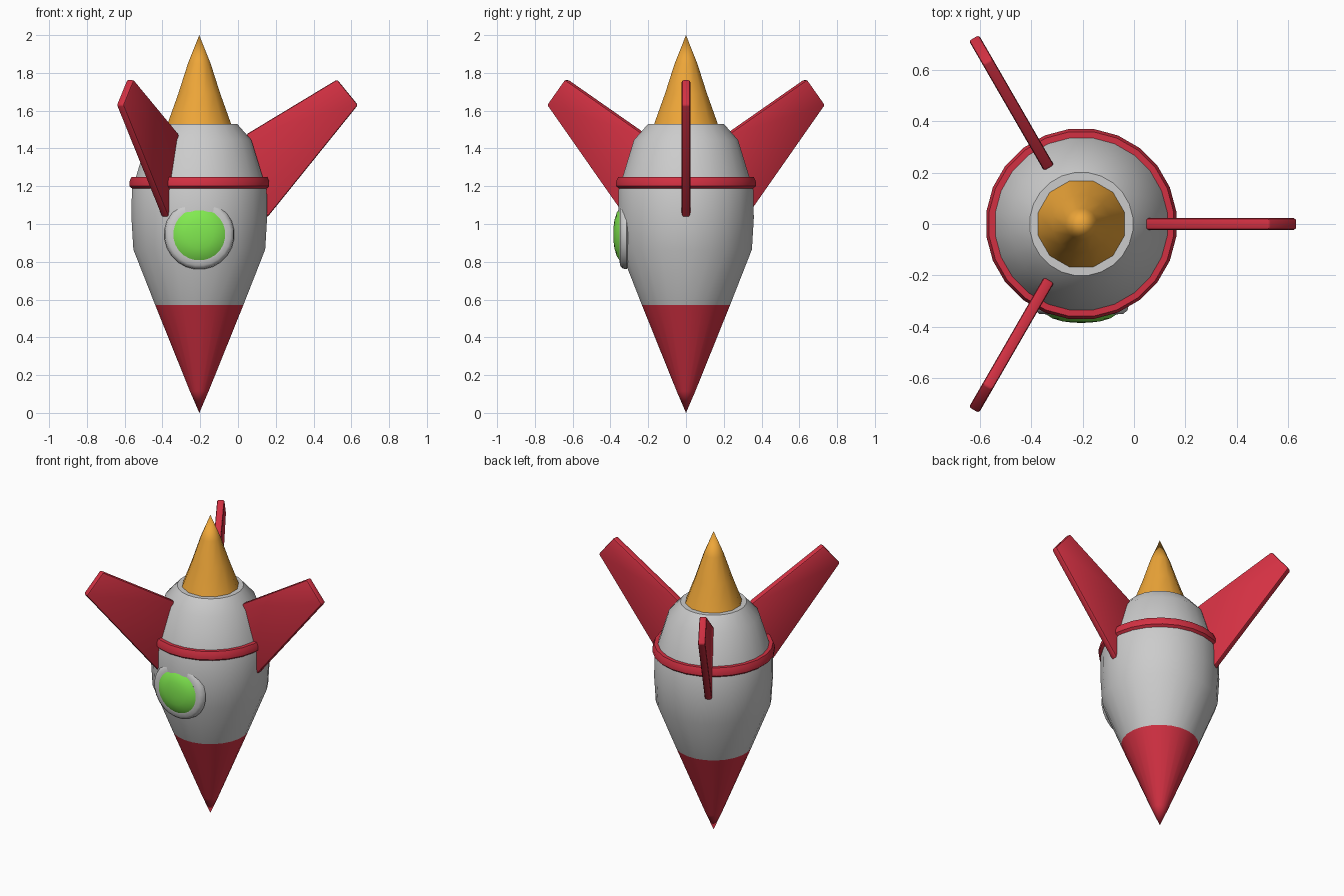
import bpy, bmesh, math
from mathutils import Matrix

if "Cube" in bpy.data.objects:
    bpy.data.objects.remove(bpy.data.objects["Cube"])

AXIS_X = -0.205  # centre line of the hull


def material(name, color):
    m = bpy.data.materials.new(name)
    m.diffuse_color = (*color, 1)
    m.use_nodes = True
    m.node_tree.nodes["Principled BSDF"].inputs["Base Color"].default_value = m.diffuse_color
    return m


RED = material("red", (0.65, 0.03, 0.055))
ORANGE = material("orange", (0.85, 0.38, 0.04))
GREEN = material("green", (0.22, 0.82, 0.08))


def finish(bm, name, mat=None, angle=40):
    bmesh.ops.recalc_face_normals(bm, faces=bm.faces)
    mesh = bpy.data.meshes.new(name)
    bm.to_mesh(mesh)
    bm.free()
    if mat:
        mesh.materials.append(mat)
    ob = bpy.data.objects.new(name, mesh)
    bpy.context.collection.objects.link(ob)
    bpy.ops.object.select_all(action='DESELECT')
    ob.select_set(True)
    bpy.context.view_layer.objects.active = ob
    bpy.ops.object.shade_smooth_by_angle(angle=math.radians(angle))
    return ob


def lathe(name, profile, sides, mat=None, closed=False, matrix=None):
    """Revolve (radius, height) points around z, offset by half a side."""
    bm = bmesh.new()
    pts = profile + profile[:1] if closed else profile
    a = math.pi / sides
    vs = [bm.verts.new((r * math.cos(a), r * math.sin(a), z)) for r, z in pts]
    es = [bm.edges.new(p) for p in zip(vs, vs[1:])]
    bmesh.ops.spin(bm, geom=vs + es, cent=(0, 0, 0), axis=(0, 0, 1),
                   angle=2 * math.pi, steps=sides, use_duplicate=False)
    bmesh.ops.remove_doubles(bm, verts=bm.verts, dist=1e-4)
    bm.transform(matrix or Matrix.Translation((AXIS_X, 0, 0)))
    return finish(bm, name, mat)


# Hull: red nose cone pointing down, grey body, orange flame on top
lathe("nose_cone", [(0, 0), (0.05, 0.115), (0.235, 0.57)], 24, RED)
lathe("body", [(0.235, 0.57), (0.352, 0.865), (0.362, 1.03), (0.36, 1.18),
               (0.338, 1.25), (0.278, 1.445), (0.202, 1.53), (0, 1.53)], 24)
lathe("flame", [(0.176, 1.525), (0.115, 1.69), (0.062, 1.85), (0, 2.0)], 12, ORANGE)

# Red band around the hull
lathe("band", [(0.33, 1.19), (0.355, 1.185), (0.373, 1.2), (0.373, 1.225),
               (0.362, 1.25), (0.337, 1.25)], 24, RED, closed=True)

# Round porthole facing front, partly sunk into the hull
front = Matrix.Translation((AXIS_X, 0, 0.945)) @ Matrix.Rotation(math.pi / 2, 4, 'X')
lathe("window_rim", [(0.13, 0.30), (0.165, 0.30), (0.186, 0.315), (0.182, 0.335),
                     (0.165, 0.35), (0.135, 0.352)], 24, closed=True, matrix=front)
lathe("window_glass", [(0.138, 0.32), (0.138, 0.352), (0.115, 0.367), (0.075, 0.379),
                       (0.035, 0.384), (0, 0.385)], 24, GREEN, matrix=front)

# Three swept fins
FIN = [(0.25, 1.475), (0.36, 1.035), (0.84, 1.63), (0.73, 1.765)]
HALF = 0.0225
for i in range(3):
    bm = bmesh.new()
    face = bm.faces.new([bm.verts.new((r, -HALF, z)) for r, z in FIN])
    ext = bmesh.ops.extrude_face_region(bm, geom=[face])
    bmesh.ops.translate(bm, vec=(0, 2 * HALF, 0),
                        verts=[v for v in ext['geom'] if isinstance(v, bmesh.types.BMVert)])
    bmesh.ops.recalc_face_normals(bm, faces=bm.faces)
    bmesh.ops.bevel(bm, geom=bm.edges[:], offset=0.01, segments=2,
                    profile=0.5, affect='EDGES')
    bm.transform(Matrix.Translation((AXIS_X, 0, 0))
                 @ Matrix.Rotation(i * math.tau / 3, 4, 'Z'))
    finish(bm, f"fin_{i + 1}", RED)
